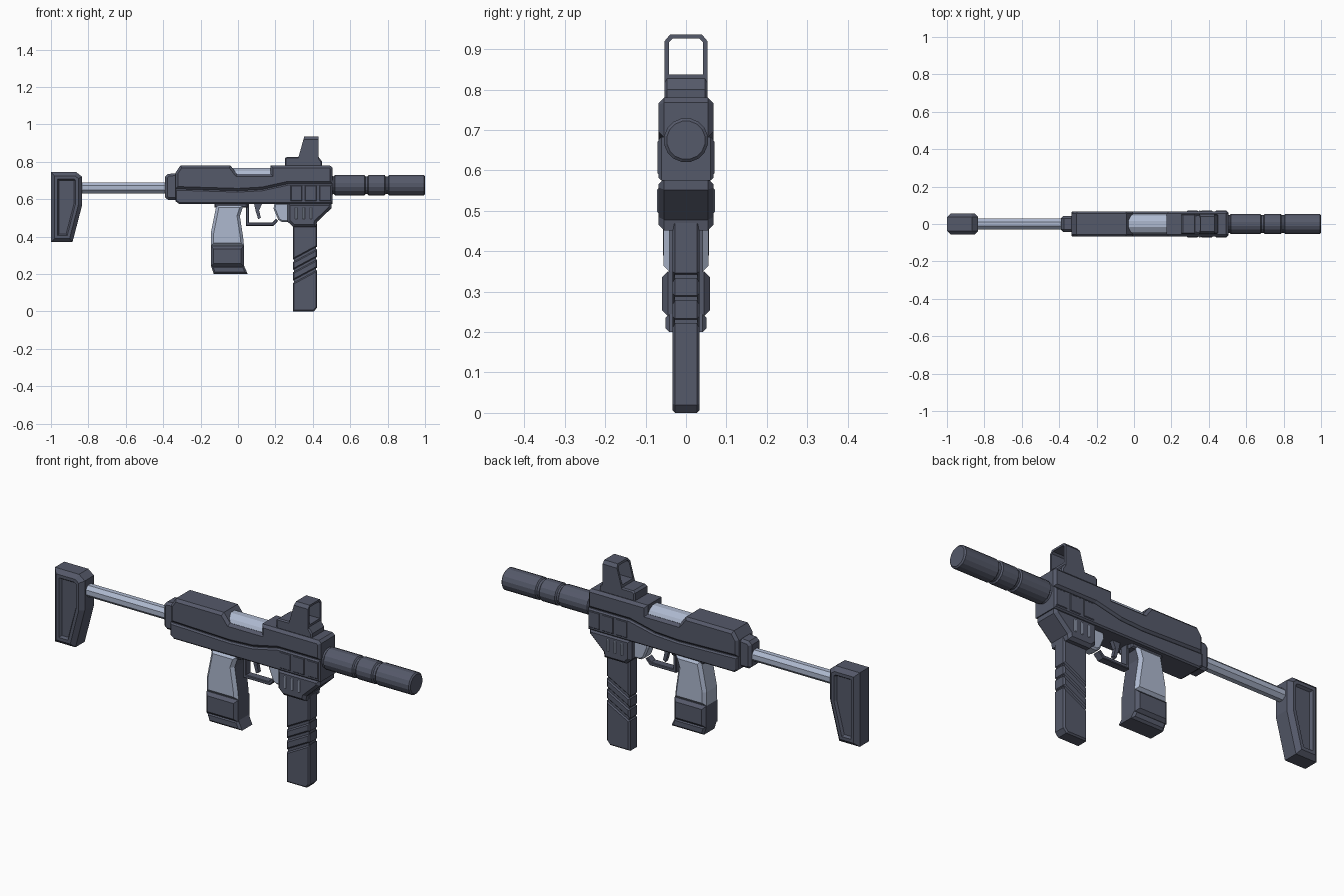
import bpy, bmesh, math
from mathutils import Matrix

if "Cube" in bpy.data.objects:
    bpy.data.objects.remove(bpy.data.objects["Cube"])


def material(name, rgb):
    m = bpy.data.materials.new(name)
    m.diffuse_color = (*rgb, 1)
    m.use_nodes = True
    m.node_tree.nodes["Principled BSDF"].inputs["Base Color"].default_value = m.diffuse_color
    return m


DARK = material("dark slate", (0.09, 0.10, 0.142))
LIGHT = material("pale steel", (0.42, 0.48, 0.62))


def finish(name, bm, mats):
    bmesh.ops.recalc_face_normals(bm, faces=bm.faces[:])
    me = bpy.data.meshes.new(name)
    bm.to_mesh(me)
    bm.free()
    for m in mats:
        me.materials.append(m)
    ob = bpy.data.objects.new(name, me)
    bpy.context.collection.objects.link(ob)
    return ob


def prism(name, pts, w, mat=DARK, bevel=0.0, insets=()):
    """Extrude an (x, z) profile to y = +-w with chamfered sides and optional inset steps."""
    bm = bmesh.new()
    h = w - bevel
    a = [bm.verts.new((x, -h, z)) for x, z in pts]
    b = [bm.verts.new((x, h, z)) for x, z in pts]
    caps = [bm.faces.new(a), bm.faces.new(b[::-1])]
    n = len(pts)
    for i in range(n):
        j = (i + 1) % n
        bm.faces.new((a[j], a[i], b[i], b[j]))
    bmesh.ops.recalc_face_normals(bm, faces=bm.faces[:])
    steps = ([(bevel, bevel)] if bevel else []) + list(insets)
    for t, d in steps:
        bm.normal_update()
        bmesh.ops.inset_individual(bm, faces=caps, thickness=t, depth=d, use_even_offset=True)
    return finish(name, bm, [mat])


def box(x0, x1, z0, z1):
    return [(x0, z0), (x1, z0), (x1, z1), (x0, z1)]


def lathe(name, rings, z, sides, mat):
    """Revolve (x, radius) rings around a line along x at height z."""
    bm = bmesh.new()
    loops = []
    for x, r in rings:
        r /= math.cos(math.pi / sides)
        loops.append([bm.verts.new((x, r * math.cos((k + .5) * math.tau / sides),
                                    z + r * math.sin((k + .5) * math.tau / sides)))
                      for k in range(sides)])
    for p, q in zip(loops, loops[1:]):
        for k in range(sides):
            m = (k + 1) % sides
            bm.faces.new((p[k], p[m], q[m], q[k]))
    bm.faces.new(loops[0])
    bm.faces.new(loops[-1])
    return finish(name, bm, [mat])


# Shoulder stock with recessed side panels
prism("stock_butt", [(-1, .745), (-.865, .745), (-.833, .72), (-.833, .57), (-.885, .37), (-1, .37)],
      .057, bevel=.02, insets=[(.016, 0), (.008, -.012)])
lathe("stock_tube", [(-.85, .029), (-.37, .029)], .66, 8, LIGHT)
prism("receiver_end_cap", [(-.39, .61), (-.375, .597), (-.32, .597), (-.32, .74), (-.375, .735), (-.39, .72)],
      .042, bevel=.012)

# Receiver halves
prism("upper_receiver", [(-.335, .655), (-.335, .74), (-.308, .78), (-.04, .78), (-.005, .735), (.175, .735),
                         (.175, .78), (.492, .78), (.505, .768), (.505, .683), (.27, .683), (.13, .652),
                         (0, .645)], .068, bevel=.013)
prism("lower_receiver", [(-.335, .655), (0, .645), (.13, .652), (.27, .683), (.505, .683), (.505, .575),
                         (-.315, .575), (-.335, .59)], .068, bevel=.007)
lathe("bolt", [(-.06, .06), (.2, .06)], .707, 12, LIGHT)

# Panels along the front of the receiver
for i, x in enumerate((.28, .357, .434)):
    prism(f"receiver_panel_{i + 1}", box(x, x + .065, .588, .675), .071, bevel=.005)

# Front grip mount and its side vents
prism("front_mount", [(.265, .58), (.5, .58), (.5, .552), (.422, .478), (.418, .452), (.295, .452), (.265, .48)],
      .068, bevel=.014)
for i, x in enumerate((.312, .351, .39)):
    prism(f"mount_vent_{i + 1}", box(x - .006, x + .006, .495, .555), .072, LIGHT, bevel=.003)

# Straight magazine split by slanted grooves
X0, X1, DROP, GAP = .293, .423, .07, .006
cuts = [.34, .285, .228]
prism("magazine_core", box(X0 + .006, X1 - .006, .05, .46), .028)
for i in range(4):
    if i == 0:
        top = [(X0, .47), (X1, .47)]
    else:
        top = [(X0, cuts[i - 1] - DROP - GAP), (X1, cuts[i - 1] - GAP)]
    if i == 3:
        low = [(X1, .02), (X1 - .018, 0), (X0, 0)]
    else:
        low = [(X1, cuts[i] + GAP), (X0, cuts[i] - DROP + GAP)]
    prism(f"magazine_section_{i + 1}", top + low, .034, bevel=.007)

# Pistol grip: pale upper shell, dark base and dark front strap
prism("grip_collar", box(-.125, .05, .555, .58), .045, bevel=.006)
upper = prism("grip_upper", [(-.115, .57), (-.145, .42), (-.145, .35), (.032, .35), (.027, .40), (.01, .51), (.03, .57)],
              .056, LIGHT, bevel=.015)
upper.data.materials.append(DARK)
for f in upper.data.polygons:
    if f.normal.x > .75:
        f.material_index = 1
prism("grip_lower", [(-.145, .35), (-.145, .24), (.032, .24), (.032, .35)], .06, bevel=.015)
prism("grip_base", [(-.145, .245), (-.13, .2), (.052, .2), (.032, .245)], .051, bevel=.01)

# Trigger group
prism("trigger_guard", [(.042, .58), (.042, .458), (.19, .458), (.215, .485), (.203, .495), (.183, .475),
                        (.058, .475), (.058, .58)], .02, bevel=.003)
prism("trigger", [(.085, .58), (.13, .58), (.113, .54), (.122, .50), (.108, .493), (.095, .535)], .01)
prism("magazine_catch", [(.195, .58), (.19, .55), (.215, .49), (.235, .478), (.28, .478), (.28, .58)],
      .032, LIGHT, bevel=.008)

# Barrel shroud in three sections with narrow grooves
rings = [(.49, .05), (.505, .05)]
for x0, x1 in ((.512, .682), (.692, .79), (.802, 1.0)):
    rings += [(x0, .047), (x0 + .006, .054), (x1 - .006, .054), (x1, .047)]
lathe("barrel_shroud", rings, .675, 16, DARK)

# Sight: base and an open hood with a sloping rear
prism("sight_base", [(.25, .775), (.25, .818), (.262, .827), (.43, .827), (.45, .80), (.45, .775)], .053, bevel=.006)
half_outer = [(.053, .81), (.053, .92), (.04, .936)]
half_inner = [(.042, .838), (.042, .918), (.034, .926)]
bm = bmesh.new()
loops = []
for half in (half_outer, half_inner):
    ring = half + [(-y, z) for y, z in reversed(half)]
    for end in (0, 1):
        loops.append([bm.verts.new((.43 if end else .322 + (z - .82) * .28, y, z)) for y, z in ring])
of, ob_, inf, inb = loops[1], loops[0], loops[3], loops[2]
for p, q in ((of, ob_), (ob_, inb), (inb, inf), (inf, of)):
    for k in range(6):
        m = (k + 1) % 6
        bm.faces.new((p[k], p[m], q[m], q[k]))
finish("sight_hood", bm, [DARK])
